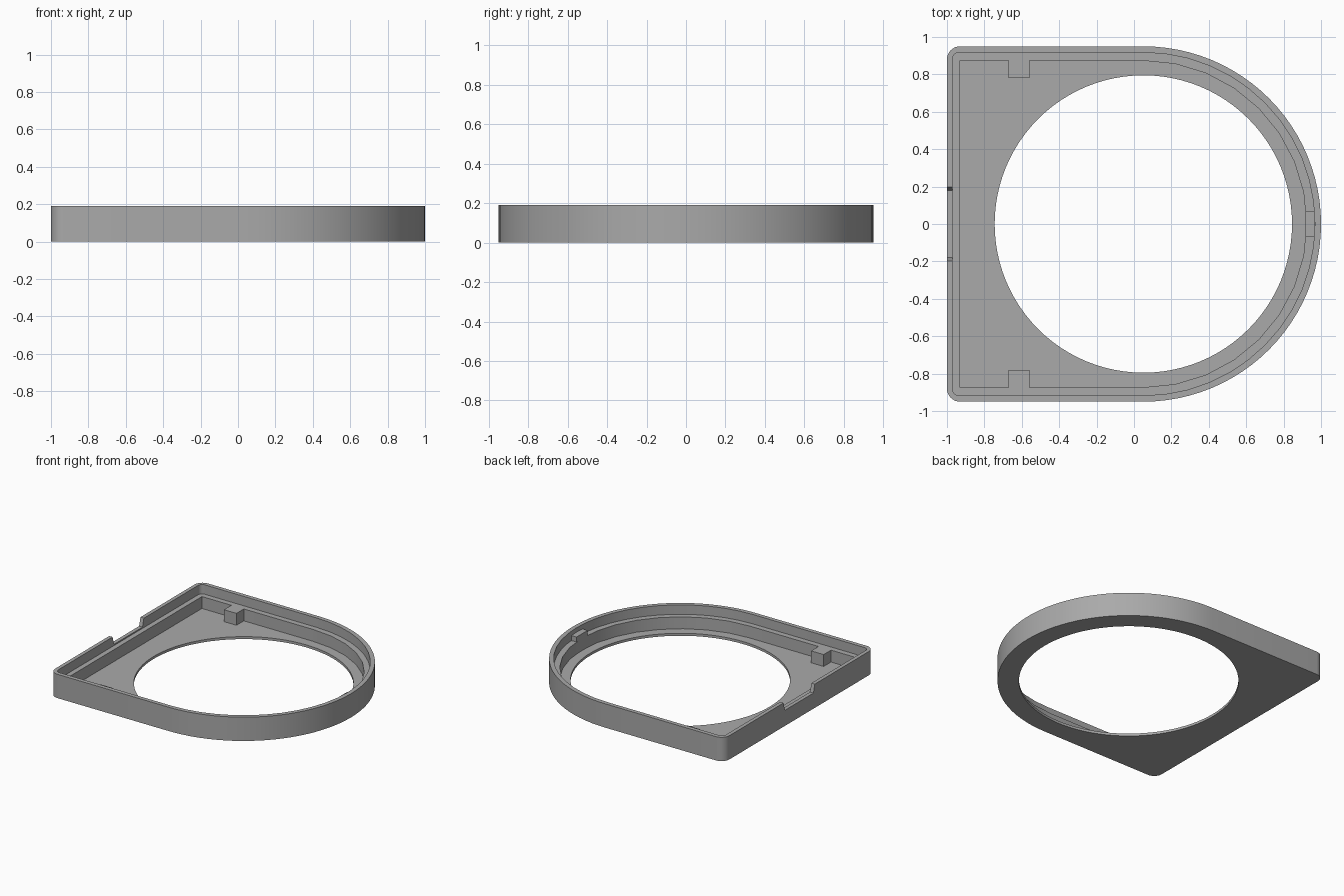
import bpy, bmesh
from math import sin, cos, pi, radians

if "Cube" in bpy.data.objects:
    bpy.data.objects.remove(bpy.data.objects["Cube"], do_unlink=True)

CX = 0.05                      # centre of the round end
HEIGHT, LEDGE, FLOOR = 0.19, 0.115, 0.02

grey = bpy.data.materials.new("plain_grey")
grey.use_nodes = True
grey.diffuse_color = (0.4, 0.4, 0.4, 1)
grey.node_tree.nodes["Principled BSDF"].inputs["Base Color"].default_value = (0.4, 0.4, 0.4, 1)


def arc(cx, cy, r, a0, a1, n):
    steps = [radians(a0 + (a1 - a0) * i / n) for i in range(n + 1)]
    return [(cx + r * cos(a), cy + r * sin(a)) for a in steps]


def prism(name, outline, z0, z1):
    """Extrude a closed counter-clockwise outline between two heights."""
    bm = bmesh.new()
    face = bm.faces.new([bm.verts.new((x, y, z0)) for x, y in outline])
    top = bmesh.ops.extrude_face_region(bm, geom=[face])["geom"]
    for v in top:
        if isinstance(v, bmesh.types.BMVert):
            v.co.z = z1
    bmesh.ops.recalc_face_normals(bm, faces=bm.faces)
    mesh = bpy.data.meshes.new(name)
    bm.to_mesh(mesh)
    bm.free()
    mesh.materials.append(grey)
    obj = bpy.data.objects.new(name, mesh)
    bpy.context.collection.objects.link(obj)
    return obj


def d_shape(left, r, corner, n):
    """Round right end, straight sides and rounded left corners."""
    return (arc(CX, 0, r, -90, 90, n)
            + arc(left + corner, r - corner, corner, 90, 180, 8)
            + arc(left + corner, corner - r, corner, 180, 270, 8))


def cut(target, cutter):
    cutter.hide_render = True
    mod = target.modifiers.new("cut", "BOOLEAN")
    mod.operation, mod.solver, mod.object = "DIFFERENCE", "EXACT", cutter
    bpy.context.view_layer.objects.active = target
    bpy.ops.object.modifier_apply(modifier=mod.name)
    bpy.data.objects.remove(cutter, do_unlink=True)


# Solid body
body = prism("tray_body", d_shape(-1, 0.95, 0.07, 48), 0, HEIGHT)

# Upper recess inside the thin rim
cut(body, prism("rim_recess", d_shape(-0.97, 0.917, 0.035, 24), LEDGE, 0.3))

# Deep pocket, leaving the ledge and two square support tabs
r = 0.873
tab = [(-0.56, r), (-0.56, 0.78), (-0.67, 0.78), (-0.67, r), (-0.93, r)]
pocket = arc(CX, 0, r, -90, 90, 16) + tab + [(x, -y) for x, y in reversed(tab)]
cut(body, prism("pocket", pocket, FLOOR, 0.3))

# Large round opening in the floor
cut(body, prism("opening", arc(CX, 0, 0.795, 0, 360, 96)[:-1], -0.1, 0.1))

# Notch with sloped ends in the straight wall
notch = prism("wall_notch", [(-1.1, -0.18), (-0.95, -0.18), (-0.95, 0.18), (-1.1, 0.18)], 0.125, HEIGHT + 0.01)
for v in notch.data.vertices:
    if v.co.z > HEIGHT:
        v.co.y *= 0.2 / 0.18
cut(body, notch)

# Small raised stop on the ledge at the round end
stop = prism("end_stop", [(0.918, -0.07), (0.966, -0.07), (0.966, 0.07), (0.918, 0.07)], FLOOR, 0.155)

bpy.ops.object.select_all(action="DESELECT")
body.select_set(True)
bpy.context.view_layer.objects.active = body
bpy.ops.object.shade_smooth_by_angle(angle=radians(20))
